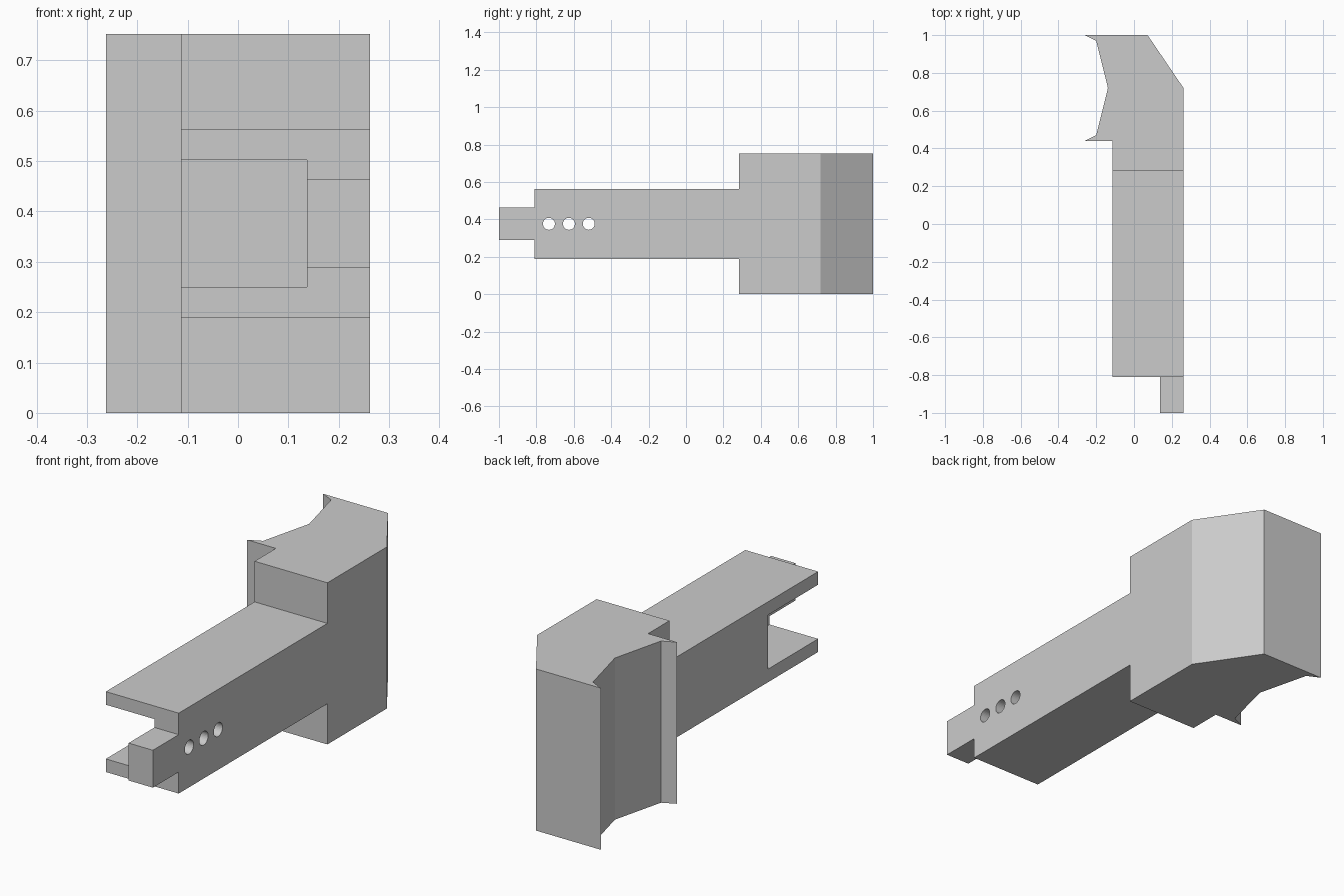
import bpy
import math
from mathutils import Vector

default_cube = bpy.data.objects.get("Cube")
if default_cube:
    bpy.data.objects.remove(default_cube, do_unlink=True)

grey = bpy.data.materials.new("plain_grey")
grey.use_nodes = True
colour = (0.6, 0.6, 0.6, 1)
grey.diffuse_color = colour
grey.node_tree.nodes["Principled BSDF"].inputs["Base Color"].default_value = colour


def prism(name, outline, z0, z1):
    """Extrude a counter-clockwise xy outline from z0 to z1."""
    n = len(outline)
    verts = [(x, y, z) for z in (z0, z1) for x, y in outline]
    faces = [list(range(n))[::-1], list(range(n, 2 * n))]
    faces += [(i, (i + 1) % n, (i + 1) % n + n, i + n) for i in range(n)]
    mesh = bpy.data.meshes.new(name)
    mesh.from_pydata(verts, [], faces)
    mesh.materials.append(grey)
    obj = bpy.data.objects.new(name, mesh)
    bpy.context.collection.objects.link(obj)
    return obj


def box(name, x0, x1, y0, y1, z0, z1):
    return prism(name, [(x0, y0), (x1, y0), (x1, y1), (x0, y1)], z0, z1)


def cut(target, cutter):
    """Subtract the cutter from the target, then discard it."""
    cutter.hide_render = True
    mod = target.modifiers.new("cut", 'BOOLEAN')
    mod.operation = 'DIFFERENCE'
    mod.solver = 'EXACT'
    mod.object = cutter
    bpy.context.view_layer.objects.active = target
    bpy.ops.object.modifier_apply(modifier=mod.name)
    bpy.data.objects.remove(cutter, do_unlink=True)


LEFT, INNER, BACK = 0.262, -0.113, 0.283   # shared outer planes
FRONT, WALL = -0.81, 0.137                 # arm front, inside of slot wall
MID = 0.376                                # height of the arm's centre

# Long arm, with a slot open to the front and the right
arm = box("arm", INNER, LEFT, FRONT, BACK, MID - 0.187, MID + 0.187)
cut(arm, box("slot_cutter", INNER - 0.1, WALL, FRONT - 0.1, -0.44,
             MID - 0.126, MID + 0.126))

# Three pin holes through the slot wall
for y in (-0.733, -0.626, -0.52):
    bpy.ops.mesh.primitive_cylinder_add(
        vertices=32, radius=0.032, depth=0.3,
        location=Vector((0.2, y, MID)), rotation=(0, math.pi / 2, 0))
    pin = bpy.context.object
    pin.data.materials.append(grey)
    cut(arm, pin)

# Tongue reaching forward from the slot wall
box("tongue", WALL, LEFT, -1, FRONT, MID - 0.087, MID + 0.087)

# Tall head with a chamfered back corner and a hollow, lipped right side
prism("head", [
    (INNER, BACK), (LEFT, BACK), (LEFT, 0.72), (0.072, 1), (-0.262, 1),
    (-0.2, 0.97), (-0.138, 0.72), (-0.2, 0.47), (-0.262, 0.44), (INNER, 0.44),
], 0, 0.752)
